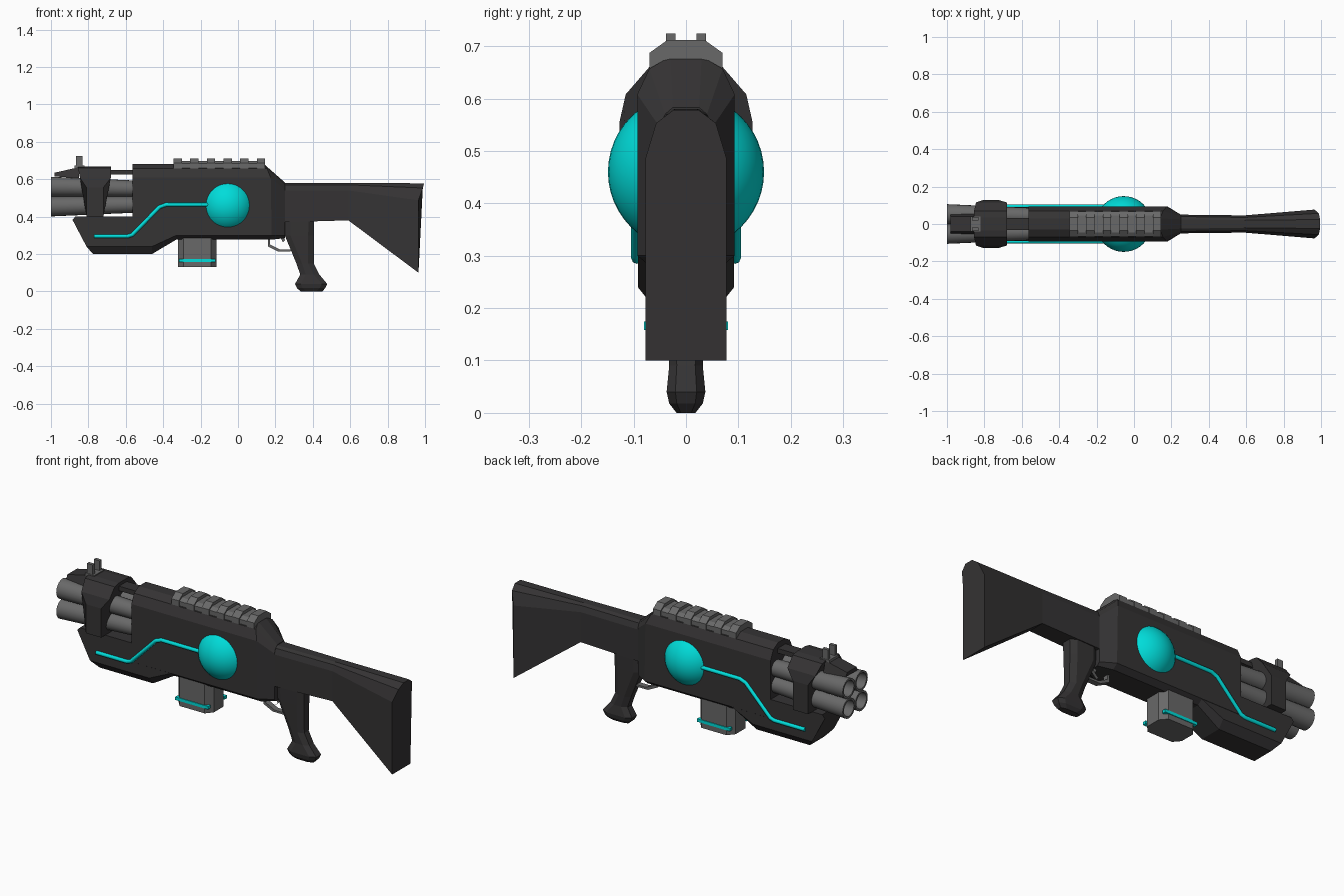
import bpy, bmesh
from math import cos, sin, pi

if "Cube" in bpy.data.objects:
    bpy.data.objects.remove(bpy.data.objects["Cube"])


def material(name, rgb):
    m = bpy.data.materials.new(name)
    m.diffuse_color = (*rgb, 1)
    m.use_nodes = True
    m.node_tree.nodes["Principled BSDF"].inputs["Base Color"].default_value = m.diffuse_color
    return m


DARK = material("dark_shell", (0.035, 0.033, 0.034))
STEEL = material("steel_grey", (0.14, 0.14, 0.14))
GLOW = material("glow_cyan", (0.0, 0.72, 0.70))


def loft(name, rings, mat, smooth=False):
    """Skin closed rings of equal point count and cap both ends."""
    bm = bmesh.new()
    vs = [[bm.verts.new(p) for p in r] for r in rings]
    n = len(rings[0])
    for a, b in zip(vs, vs[1:]):
        for i in range(n):
            j = (i + 1) % n
            bm.faces.new((a[i], a[j], b[j], b[i]))
    bm.faces.new(vs[0])
    bm.faces.new(vs[-1])
    bmesh.ops.recalc_face_normals(bm, faces=bm.faces[:])
    me = bpy.data.meshes.new(name)
    bm.to_mesh(me)
    bm.free()
    ob = bpy.data.objects.new(name, me)
    bpy.context.collection.objects.link(ob)
    me.materials.append(mat)
    if smooth:
        bpy.context.view_layer.objects.active = ob
        bpy.ops.object.select_all(action='DESELECT')
        ob.select_set(True)
        bpy.ops.object.shade_smooth_by_angle()
    return ob


def sym(xs, half):
    """Ring from (y, z) half-section mirrored over y; xs is one x or one per point."""
    if not isinstance(xs, (list, tuple)):
        xs = [xs] * len(half)
    right = [(x, y, z) for x, (y, z) in zip(xs, half)]
    return right + [(x, -y, z) for x, y, z in reversed(right)]


def box(name, x0, x1, y0, y1, z0, z1, mat):
    def ring(x):
        return [(x, y0, z0), (x, y1, z0), (x, y1, z1), (x, y0, z1)]
    return loft(name, [ring(x0), ring(x1)], mat)


def octagon(z, x0, x1, w, cx, cy):
    """Chamfered rectangle in a level plane."""
    return [(x0 + cx, -w, z), (x1 - cx, -w, z), (x1, -w + cy, z), (x1, w - cy, z),
            (x1 - cx, w, z), (x0 + cx, w, z), (x0, w - cy, z), (x0, -w + cy, z)]


def tube(name, pts, radius, mat):
    cu = bpy.data.curves.new(name, 'CURVE')
    cu.dimensions = '3D'
    cu.bevel_depth, cu.bevel_resolution, cu.use_fill_caps = radius, 2, True
    sp = cu.splines.new('POLY')
    sp.points.add(len(pts) - 1)
    for p, co in zip(sp.points, pts):
        p.co = (*co, 1)
    cu.materials.append(mat)
    ob = bpy.data.objects.new(name, cu)
    bpy.context.collection.objects.link(ob)


# Receiver body, tapering into the stock at the back
section = [(.03, .68), (.07, .657), (.093, .608), (.093, .30), (.065, .277)]
loft("receiver_body", [
    sym(-.565, section),
    sym([.14, .155, .175, .18, .18], section),
    sym(.25, [(.025, .583), (.04, .57), (.05, .545), (.05, .30), (.035, .285)])], DARK)

# Fore-end under the barrels
loft("fore_end", [
    sym([-.87, -.885, -.81, -.775], [(.092, .40), (.092, .383), (.092, .24), (.06, .20)]),
    sym(-.46, [(.092, .40), (.092, .383), (.092, .24), (.06, .20)]),
    sym(-.33, [(.092, .40), (.092, .383), (.092, .30), (.065, .277)])], DARK)

# Shoulder stock
loft("stock", [
    sym(.245, [(.025, .58), (.04, .57), (.05, .54), (.05, .37)]),
    sym(.59, [(.02, .58), (.035, .57), (.046, .54), (.046, .38)]),
    sym([.995, .988, .965, .965], [(.024, .578), (.057, .553), (.077, .487), (.077, .10)])], DARK)

# Pistol grip with flared foot
loft("grip", [octagon(z, a, b, w, .03, w * .45) for z, a, b, w in (
    (.44, .25, .41, .047), (.30, .25, .405, .042), (.15, .312, .405, .034),
    (.09, .333, .435, .032), (.04, .305, .477, .037), (.018, .315, .467, .032),
    (0, .335, .45, .018))], DARK)

# Four tapered hollow barrels
N = 20
for k, (sy, sz) in enumerate(((1, 1), (-1, 1), (1, -1), (-1, -1))):
    def ring(x, off, r):
        return [(x, sy * off + r * cos(2 * pi * i / N),
                 .507 + sz * off + r * sin(2 * pi * i / N)) for i in range(N)]
    loft(f"barrel_{k + 1}", [ring(-.80, .048, .037), ring(-1, .053, .042),
                             ring(-1, .053, .053), ring(-.55, .043, .043)], STEEL, True)

# Clamp saddle around the barrels
half = [(.035, .667), (.07, .66), (.115, .608), (.127, .555), (.127, .40)]
loft("barrel_clamp", [sym([-.855, -.855, -.845, -.81, -.81], half),
                      sym([-.68, -.68, -.68, -.72, -.72], half)], DARK)
loft("sight_ramp", [sym(-.98, [(.04, .635), (.05, .615)]),
                    sym(-.85, [(.04, .664), (.055, .605)])], DARK)
box("top_rod", -.69, -.555, -.033, .033, .625, .65, DARK)

# Front sight posts
box("sight_base", -.875, -.82, -.04, .04, .655, .672, STEEL)
for s in (1, -1):
    box("sight_post", -.866, -.832, s * .02, s * .038, .66, .724, STEEL)

# Top rail: base plus evenly spaced teeth
L = .49 / 11
loft("rail_base", [sym(x, [(.045, .696), (.066, .683), (.066, .657)]) for x in (-.342, .142)], STEEL)
for i in range(6):
    x = -.345 + 2 * i * L
    loft("rail_tooth", [sym(a, [(.035, .712), (.07, .687), (.07, .655)]) for a in (x, x + L)], STEEL)

# Magazine with glowing side strips
loft("magazine", [octagon(z, -.322, -.114, .076, .03, .035) for z in (.32, .13)], STEEL)
for s in (1, -1):
    box("magazine_strip", -.315, -.121, s * .06, s * .08, .158, .174, GLOW)

# Trigger guard and trigger, flat bent strips
def strip(name, pts, w, t):
    loft(name, [[(x, -w, z), (x, w, z), (x + t, w, z + t), (x + t, -w, z + t)]
                for x, z in pts], STEEL)


strip("trigger_guard", [(.16, .29), (.16, .24), (.215, .213), (.28, .213)], .015, .011)
strip("trigger", [(.225, .295), (.24, .262), (.22, .242)], .008, .012)

# Energy core sphere
bpy.ops.mesh.primitive_uv_sphere_add(segments=40, ring_count=24, radius=.149,
                                     location=(-.055, 0, .46))
core = bpy.context.object
core.name = "energy_core"
core.data.materials.append(GLOW)
bpy.ops.object.shade_smooth()

# Energy conduits on both sides
path = [(-.77, .295), (-.59, .295), (-.565, .303), (-.42, .451), (-.385, .464), (-.10, .464)]
for s in (1, -1):
    tube("energy_conduit", [(x, s * .094, z) for x, z in path], .0105, GLOW)
